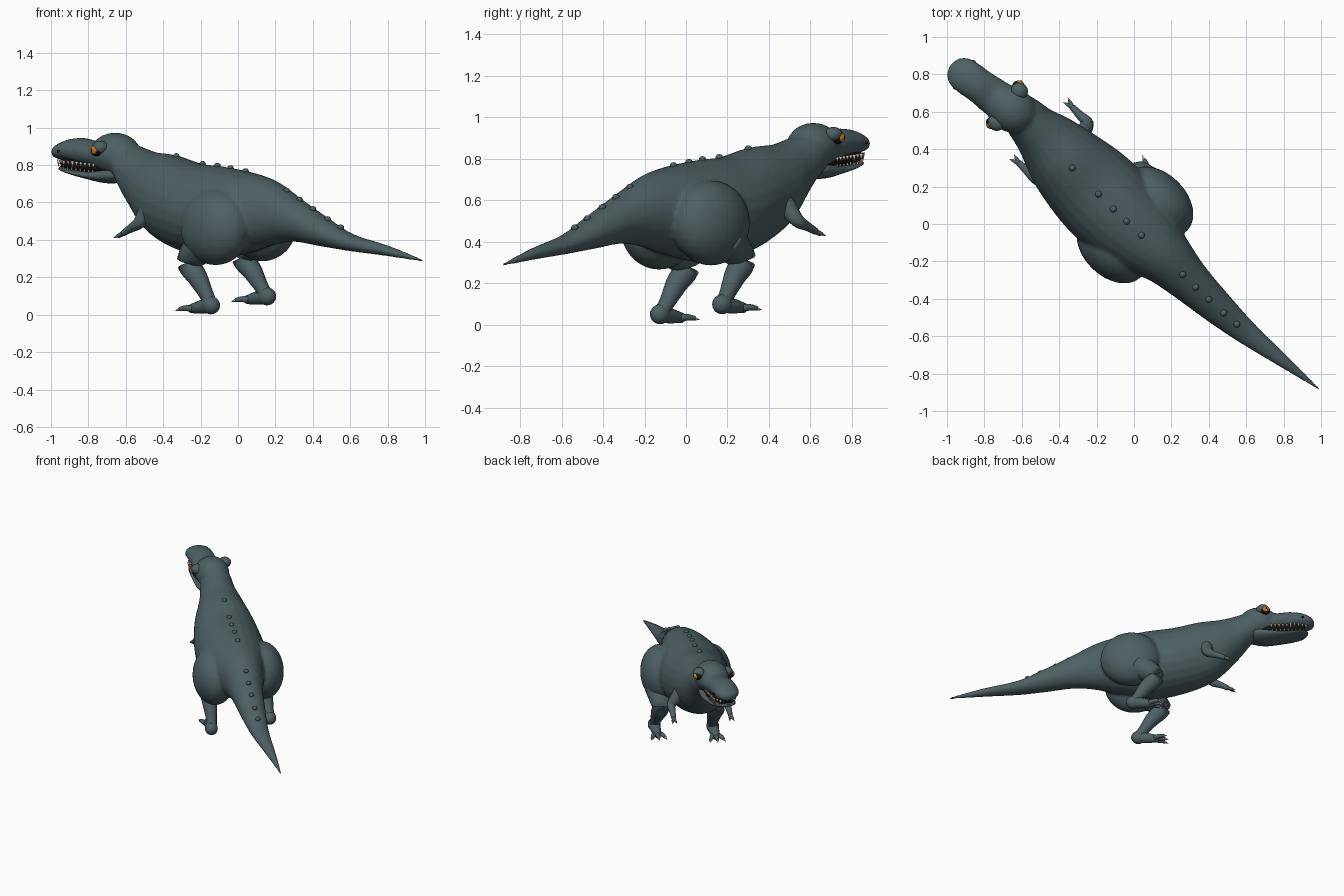
import bpy, bmesh, math
from mathutils import Vector, Matrix

cube = bpy.data.objects.get("Cube")
if cube:
    bpy.data.objects.remove(cube)


def material(name, rgb):
    m = bpy.data.materials.new(name)
    m.use_nodes = True
    m.diffuse_color = (*rgb, 1)
    bsdf = m.node_tree.nodes["Principled BSDF"]
    bsdf.inputs["Base Color"].default_value = (*rgb, 1)
    bsdf.inputs["Roughness"].default_value = 0.7
    return m


SKIN = material("slate skin", (0.075, 0.115, 0.125))
BLACK = material("black", (0.008, 0.007, 0.007))
AMBER = material("amber eye", (0.55, 0.2, 0.02))
IVORY = material("ivory", (0.6, 0.5, 0.36))

UP = Vector((0, 0, 1))
# Head frame: origin between the eyes, facing direction and its right side
EYES = Vector((-0.685, 0.635, 0))
AHEAD = Vector((-0.81, 0.59, 0)).normalized()
SIDE = AHEAD.cross(UP)
# Heading of the body, used by the limbs
BODY_AHEAD = Vector((-1, 1, 0)).normalized()
BODY_SIDE = BODY_AHEAD.cross(UP)


def head_point(ahead, side, z):
    return EYES + AHEAD * ahead + SIDE * side + UP * z


def catmull(a, b, c, d, t):
    return [0.5 * (2 * q + (r - p) * t + (2 * p - 5 * q + 4 * r - s) * t * t
                   + (3 * q - p - 3 * r + s) * t ** 3) for p, q, r, s in zip(a, b, c, d)]


def loft(bm, stations, upright=False, steps=5, sides=24):
    """Skin elliptical rings through smoothed (x, y, z, half width, half height) stations."""
    rows = []
    last = len(stations) - 1
    for i in range(last):
        quad = [stations[max(0, min(last, i + k))] for k in (-1, 0, 1, 2)]
        rows += [catmull(*quad, k / steps) for k in range(steps)]
    rows.append(stations[-1])
    rings = []
    for i, row in enumerate(rows):
        ahead = Vector(rows[min(i + 1, len(rows) - 1)][:3]) - Vector(rows[max(i - 1, 0)][:3])
        if upright:
            ahead.z = 0
        side = ahead.cross(UP).normalized()
        top = side.cross(ahead).normalized()
        w, h = max(row[3], 0.002), max(row[4], 0.002)
        angles = [math.tau * k / sides for k in range(sides)]
        rings.append([bm.verts.new(Vector(row[:3]) + side * w * math.cos(a) + top * h * math.sin(a))
                      for a in angles])
    for r0, r1 in zip(rings, rings[1:]):
        for k in range(sides):
            n = (k + 1) % sides
            bm.faces.new((r0[k], r0[n], r1[n], r1[k]))
    bm.faces.new(rings[0])
    bm.faces.new(rings[-1])


def limb(bm, points, radii):
    loft(bm, [(*p, r, r) for p, r in zip(points, radii)], sides=14)


def ball(bm, centre, radii, ahead=AHEAD, segments=24):
    side = ahead.cross(UP)
    frame = Matrix((ahead, side, UP)).transposed().to_4x4()
    m = Matrix.Translation(centre) @ frame @ Matrix.Diagonal((*radii, 1))
    bmesh.ops.create_uvsphere(bm, u_segments=segments, v_segments=segments // 2, radius=1, matrix=m)


def spike(bm, base, direction, radius, length):
    turn = direction.to_track_quat('Z', 'Y').to_matrix().to_4x4()
    m = Matrix.Translation(base + direction.normalized() * length / 2) @ turn
    bmesh.ops.create_cone(bm, cap_ends=True, segments=8, radius1=radius, radius2=0,
                          depth=length, matrix=m)


def finish(bm, name, mat):
    bmesh.ops.recalc_face_normals(bm, faces=bm.faces)
    mesh = bpy.data.meshes.new(name)
    bm.to_mesh(mesh)
    bm.free()
    mesh.materials.append(mat)
    mesh.shade_smooth()
    ob = bpy.data.objects.new(name, mesh)
    bpy.context.collection.objects.link(ob)
    return ob


# Body from tail tip to neck: x, y, top, bottom, half width
SPINE = [(1, -.89, .292, .28, .005), (.8, -.735, .37, .313, .035), (.6, -.58, .435, .34, .065),
         (.45, -.45, .53, .365, .09), (.3, -.31, .635, .39, .115), (.18, -.19, .72, .37, .15),
         (.05, -.07, .765, .33, .21), (-.1, .07, .795, .3, .245), (-.22, .19, .81, .32, .245),
         (-.35, .32, .855, .37, .215), (-.45, .43, .87, .45, .175), (-.53, .51, .9, .56, .135),
         (-.6, .58, .93, .68, .115), (-.66, .62, .94, .74, .1)]
body = bmesh.new()
loft(body, [(x, y, (t + b) / 2, w, (t - b) / 2) for x, y, t, b, w in SPINE], upright=True)

# Thighs, cranium and snout are fused with the body
ball(body, (-.12, -.13, .47), (.22, .15, .205), BODY_AHEAD, 32)
ball(body, (.13, .12, .49), (.22, .15, .205), BODY_AHEAD, 32)
ball(body, head_point(-.035, 0, .86), (.145, .122, .113))


def head_loft(bm, rows):
    loft(bm, [(*head_point(d, 0, (t + b) / 2), w, (t - b) / 2) for d, t, b, w in rows], upright=True)


head_loft(body, [(-.05, .95, .75, .105), (.08, .93, .785, .1), (.17, .945, .8, .093),
                 (.25, .94, .82, .094), (.31, .922, .828, .085), (.35, .9, .838, .055),
                 (.366, .88, .858, .012)])
hide = finish(body, "body", SKIN)
remesh = hide.modifiers.new("fuse", 'REMESH')
remesh.mode = 'VOXEL'
remesh.voxel_size = 0.011
remesh.use_smooth_shade = True
smooth = hide.modifiers.new("soften", 'SMOOTH')
smooth.factor = 0.5
smooth.iterations = 4

# Lower jaw and dark mouth lining
jaw = bmesh.new()
head_loft(jaw, [(-.12, .79, .72, .05), (-.07, .79, .706, .09), (.02, .78, .703, .1),
                (.12, .77, .722, .092), (.22, .78, .745, .085), (.29, .793, .765, .065),
                (.32, .795, .778, .015)])
finish(jaw, "lower_jaw", SKIN)
lining = bmesh.new()
head_loft(lining, [(-.02, .82, .75, .08), (.1, .83, .75, .082), (.2, .85, .765, .076), (.29, .85, .78, .055)])
finish(lining, "mouth_lining", BLACK)

# Teeth around both jaws
teeth = bmesh.new()
for s in (-1, 1):
    for k in range(10):
        d = .05 + .028 * k
        w = .08 if d < .25 else .08 - (d - .25) * .55
        spike(teeth, head_point(d, s * w, .808 + .09 * (d - .05)), Vector((0, 0, -1)),
              .009, .03 + .012 * (k % 2) * (d > .15))
        if k < 9:
            spike(teeth, head_point(d + .01, s * (w - .008), .762 + .06 * (d - .05)), UP, .007, .024)
finish(teeth, "teeth", IVORY)

# Eyes with brows, rims and pupils, and nostrils
brows, rims, irises, pupils = (bmesh.new() for _ in range(4))
for s, z in ((-1, .88), (1, .903)):
    out = (SIDE * s + AHEAD * .25).normalized()
    eye = head_point(0, s * .112, z)
    ball(brows, eye + UP * .014 - AHEAD * .012 - out * .008, (.046, .044, .036))
    ball(rims, eye + out * .008, (.036, .03, .032))
    ball(irises, eye + out * .018, (.028, .025, .025))
    ball(pupils, eye + out * .036, (.009, .009, .012), segments=12)
    ball(pupils, head_point(.275, s * .085, .875), (.012, .01, .008), segments=12)
finish(brows, "brows", SKIN)
finish(rims, "eye_rims", BLACK)
finish(irises, "eyes", AMBER)
finish(pupils, "pupils_and_nostrils", BLACK)

# Legs: knee, ankle and heel, each with three clawed toes
for name, knee, ankle, heel in (
        ("left", (-.26, 0, .285), (-.165, -.095, .1), (-.145, -.125, .05)),
        ("right", (.03, .27, .315), (.13, .195, .14), (.155, .175, .098))):
    leg, claws = bmesh.new(), bmesh.new()
    knee, ankle, heel = Vector(knee), Vector(ankle), Vector(heel)
    hip = knee - BODY_AHEAD * .12 + UP * .1
    limb(leg, (hip, knee, knee.lerp(ankle, .5), ankle, heel), (.1, .068, .053, .038, .04))
    ball(leg, heel, (.052, .046, .048), BODY_AHEAD)
    sole = heel + BODY_AHEAD * .15 - UP * .018
    limb(leg, (heel, heel.lerp(sole, .5), sole), (.042, .036, .024))
    for spread in (-1, 0, 1):
        way = (BODY_AHEAD + BODY_SIDE * spread * .4).normalized()
        start = sole + BODY_SIDE * spread * .02 - BODY_AHEAD * .03
        tip = start + way * .075 - UP * .002
        limb(leg, (start, start.lerp(tip, .5) + UP * .004, tip), (.017, .016, .011))
        spike(claws, tip - way * .005, way - UP * .25, .01, .035)
    finish(leg, name + "_leg", SKIN)
    finish(claws, name + "_foot_claws", IVORY)

# Arms with two clawed fingers
for name, shoulder, elbow, hand in (
        ("left", (-.46, .23, .59), (-.53, .25, .49), (-.615, .325, .435)),
        ("right", (-.29, .45, .61), (-.25, .54, .5), (-.33, .625, .45))):
    arm, claws = bmesh.new(), bmesh.new()
    shoulder, elbow, hand = Vector(shoulder), Vector(elbow), Vector(hand)
    limb(arm, (shoulder, shoulder.lerp(elbow, .5), elbow, elbow.lerp(hand, .5), hand),
         (.06, .045, .033, .023, .017))
    for spread in (-1, 1):
        way = (hand - elbow).normalized() + BODY_SIDE * spread * .3
        tip = hand + way * .04
        limb(arm, (hand - way * .01, hand + way * .02, tip), (.013, .011, .007))
        spike(claws, tip - way * .004, way, .007, .024)
    finish(arm, name + "_arm", SKIN)
    finish(claws, name + "_hand_claws", IVORY)

# Row of small knobs along the back
knobs = bmesh.new()
for x in (-.33, -.19, -.11, -.04, .04, .26, .33, .4, .48, .55):
    for a, b in zip(SPINE, SPINE[1:]):
        if b[0] <= x <= a[0]:
            f = (x - a[0]) / (b[0] - a[0])
            ball(knobs, Vector((x, a[1] + f * (b[1] - a[1]), a[2] + f * (b[2] - a[2]))),
                 (.018, .018, .016), segments=12)
finish(knobs, "back_knobs", SKIN)
